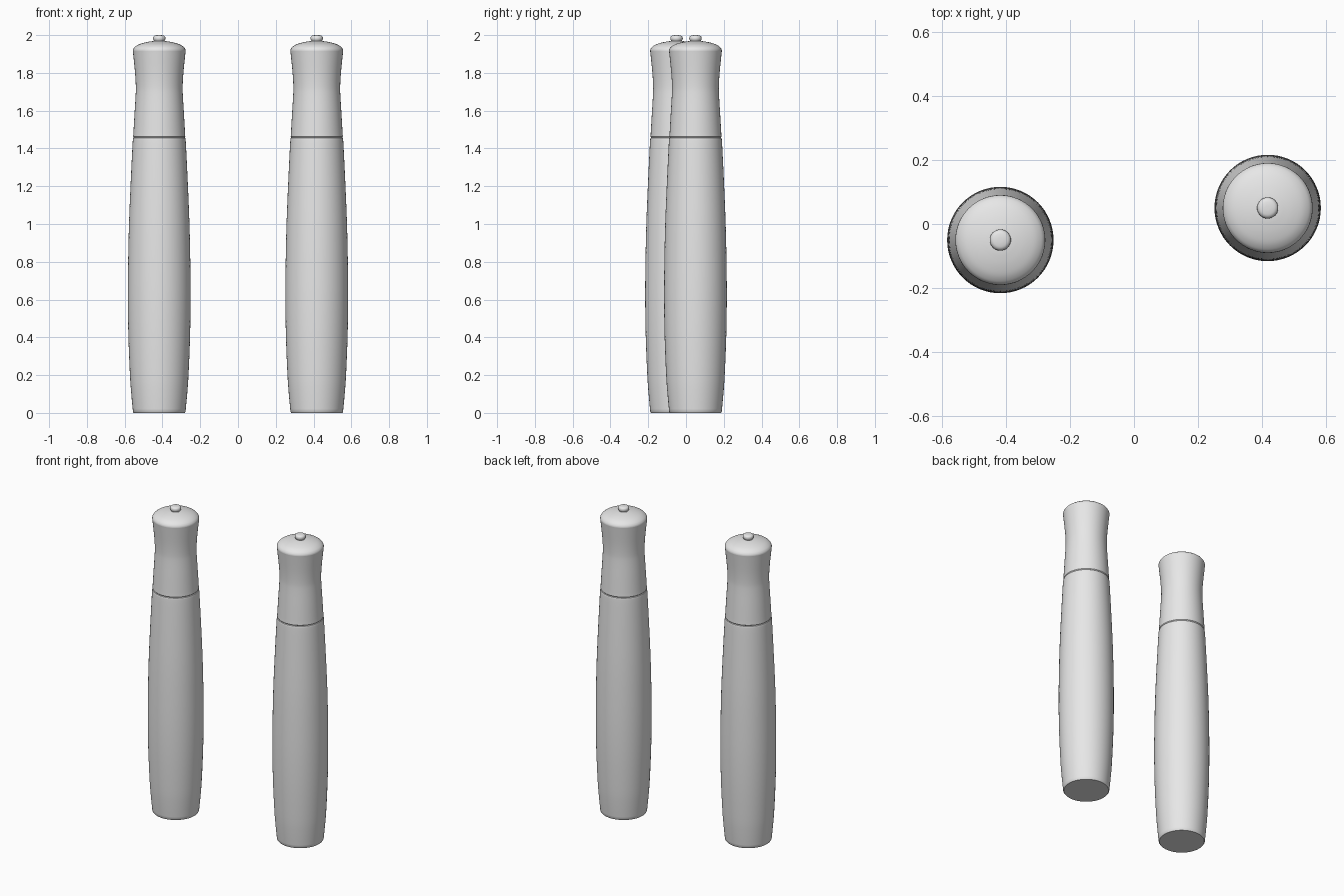
import bpy, bmesh, math

if "Cube" in bpy.data.objects:
    bpy.data.objects.remove(bpy.data.objects["Cube"])

SIDES = 64

grey = bpy.data.materials.new("light_grey")
grey.diffuse_color = (0.8, 0.8, 0.8, 1)
grey.use_nodes = True
grey.node_tree.nodes["Principled BSDF"].inputs["Base Color"].default_value = grey.diffuse_color


def smooth(points, steps=4):
    """Catmull-Rom curve through (radius, height) points."""
    out = []
    for i in range(len(points) - 1):
        a, b = points[max(i - 1, 0)], points[i]
        c, d = points[i + 1], points[min(i + 2, len(points) - 1)]
        for s in range(steps):
            t = s / steps
            out.append(tuple(
                0.5 * (2 * q + (r - p) * t + (2 * p - 5 * q + 4 * r - w) * t**2
                       + (3 * q - p - 3 * r + w) * t**3)
                for p, q, r, w in zip(a, b, c, d)))
    return out + [points[-1]]


def lathe(name, profile, x, y):
    """Closed solid of revolution, profile running from bottom to top."""
    bm = bmesh.new()
    rings = [[bm.verts.new((r * math.cos(k * math.tau / SIDES),
                            r * math.sin(k * math.tau / SIDES), z))
              for k in range(SIDES)] for r, z in profile]
    for low, high in zip(rings, rings[1:]):
        for k in range(SIDES):
            n = (k + 1) % SIDES
            bm.faces.new((low[k], low[n], high[n], high[k]))
    bm.faces.new(rings[0][::-1])
    bm.faces.new(rings[-1])
    mesh = bpy.data.meshes.new(name)
    bm.to_mesh(mesh)
    bm.free()
    mesh.materials.append(grey)
    obj = bpy.data.objects.new(name, mesh)
    obj.location = (x, y, 0)
    bpy.context.collection.objects.link(obj)
    bpy.ops.object.select_all(action='DESELECT')
    obj.select_set(True)
    bpy.context.view_layer.objects.active = obj
    bpy.ops.object.shade_smooth_by_angle(angle=math.radians(35))


# Bulging barrel with a small chamfer at the foot and a rounded shoulder
body = [(0.135, 0)] + smooth([
    (0.139, 0.005), (0.148, 0.1), (0.155, 0.2), (0.163, 0.4), (0.166, 0.6),
    (0.1645, 0.8), (0.160, 1.0), (0.152, 1.2), (0.1425, 1.4), (0.1395, 1.45),
]) + [(0.138, 1.455), (0.134, 1.458)]

# Waisted turning head: sharp lower edge, narrow neck, domed top
head = [(0.134, 1.457), (0.138, 1.463)] + smooth([
    (0.1375, 1.468), (0.131, 1.58), (0.125, 1.68), (0.124, 1.73),
    (0.128, 1.80), (0.1375, 1.895), (0.140, 1.918),
]) + smooth([
    (0.138, 1.926), (0.130, 1.937), (0.110, 1.950), (0.080, 1.960),
    (0.050, 1.966), (0.034, 1.968),
])

# Little rounded nut on top
knob = [(0.027, 1.964), (0.028, 1.970)] + smooth([
    (0.0315, 1.975), (0.033, 1.982), (0.031, 1.991), (0.024, 1.997),
    (0.012, 1.9995), (0.002, 2.0),
])

for side, x, y in (("left", -0.417, -0.05), ("right", 0.417, 0.05)):
    lathe(side + "_mill_body", body, x, y)
    lathe(side + "_mill_head", head, x, y)
    lathe(side + "_mill_knob", knob, x, y)
